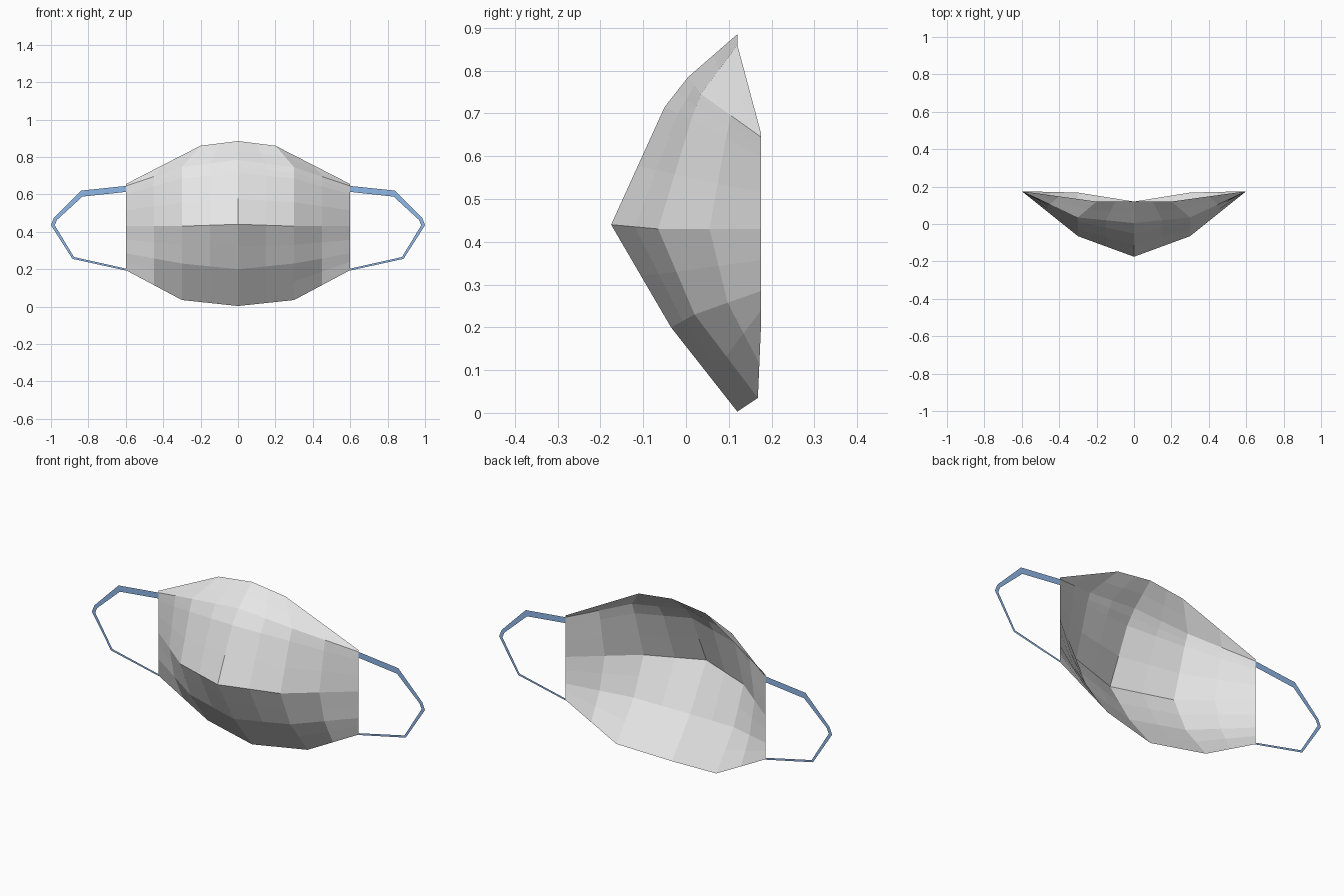
import bpy

cube = bpy.data.objects.get("Cube")
if cube:
    bpy.data.objects.remove(cube, do_unlink=True)


def make_material(name, rgb):
    mat = bpy.data.materials.new(name)
    mat.use_nodes = True
    mat.diffuse_color = (*rgb, 1)
    bsdf = next(n for n in mat.node_tree.nodes if n.type == 'BSDF_PRINCIPLED')
    bsdf.inputs["Base Color"].default_value = (*rgb, 1)
    bsdf.inputs["Roughness"].default_value = 0.8
    return mat


def make_object(name, verts, faces, mat):
    mesh = bpy.data.meshes.new(name)
    mesh.from_pydata(verts, [], faces)
    mesh.materials.append(mat)
    mesh.update()
    obj = bpy.data.objects.new(name, mesh)
    bpy.context.collection.objects.link(obj)
    return obj


def mirrored(row):
    """Complete a half row (centre to left edge) across x = 0."""
    return [(-x, y, z) for x, y, z in reversed(row[1:])] + row


white = make_material("white_fabric", (0.8, 0.8, 0.8))
blue = make_material("blue_elastic", (0.30, 0.52, 0.88))

# Mask shell: half rows from chin to nose, each centre, cheek, side edge
half_rows = [
    [(0, 0.12, 0.003), (0.3, 0.168, 0.035), (0.6, 0.175, 0.195)],
    [(0, -0.035, 0.2), (0.3, 0.02, 0.23), (0.6, 0.175, 0.285)],
    [(0, -0.175, 0.44), (0.3, -0.065, 0.43), (0.6, 0.175, 0.43)],
    [(0, -0.05, 0.715), (0.3, 0.012, 0.685), (0.6, 0.175, 0.60)],
    [(0, 0.005, 0.785), (0.3, 0.035, 0.745), (0.6, 0.175, 0.645)],
    [(0, 0.12, 0.885), (0.2, 0.12, 0.86), (0.6, 0.175, 0.655)],
]
rows = [mirrored(r) for r in half_rows]
n = len(rows[0])
verts = [p for row in rows for p in row]
faces = [(r * n + c, r * n + c + 1, (r + 1) * n + c + 1, (r + 1) * n + c)
         for r in range(len(rows) - 1) for c in range(n - 1)]
shell = make_object("mask_shell", verts, faces, white)
facets = shell.modifiers.new("facets", 'SUBSURF')
facets.subdivision_type = 'SIMPLE'
facets.levels = facets.render_levels = 1

# Ear loops: flat ribbons, wide above and narrow below
outer = [(0.6, 0.645), (0.84, 0.62), (0.985, 0.473), (1.0, 0.435),
         (0.885, 0.255), (0.6, 0.193)]
inner = [(0.6, 0.613), (0.832, 0.588), (0.968, 0.463), (0.98, 0.435),
         (0.877, 0.265), (0.6, 0.203)]
for name, side in (("left_ear_loop", 1), ("right_ear_loop", -1)):
    k = len(outer)
    pts = [(side * x, 0.175, z) for x, z in outer + inner]
    quads = [(i, i + 1, k + i + 1, k + i) for i in range(k - 1)]
    if side < 0:
        quads = [q[::-1] for q in quads]
    make_object(name, pts, quads, blue)
